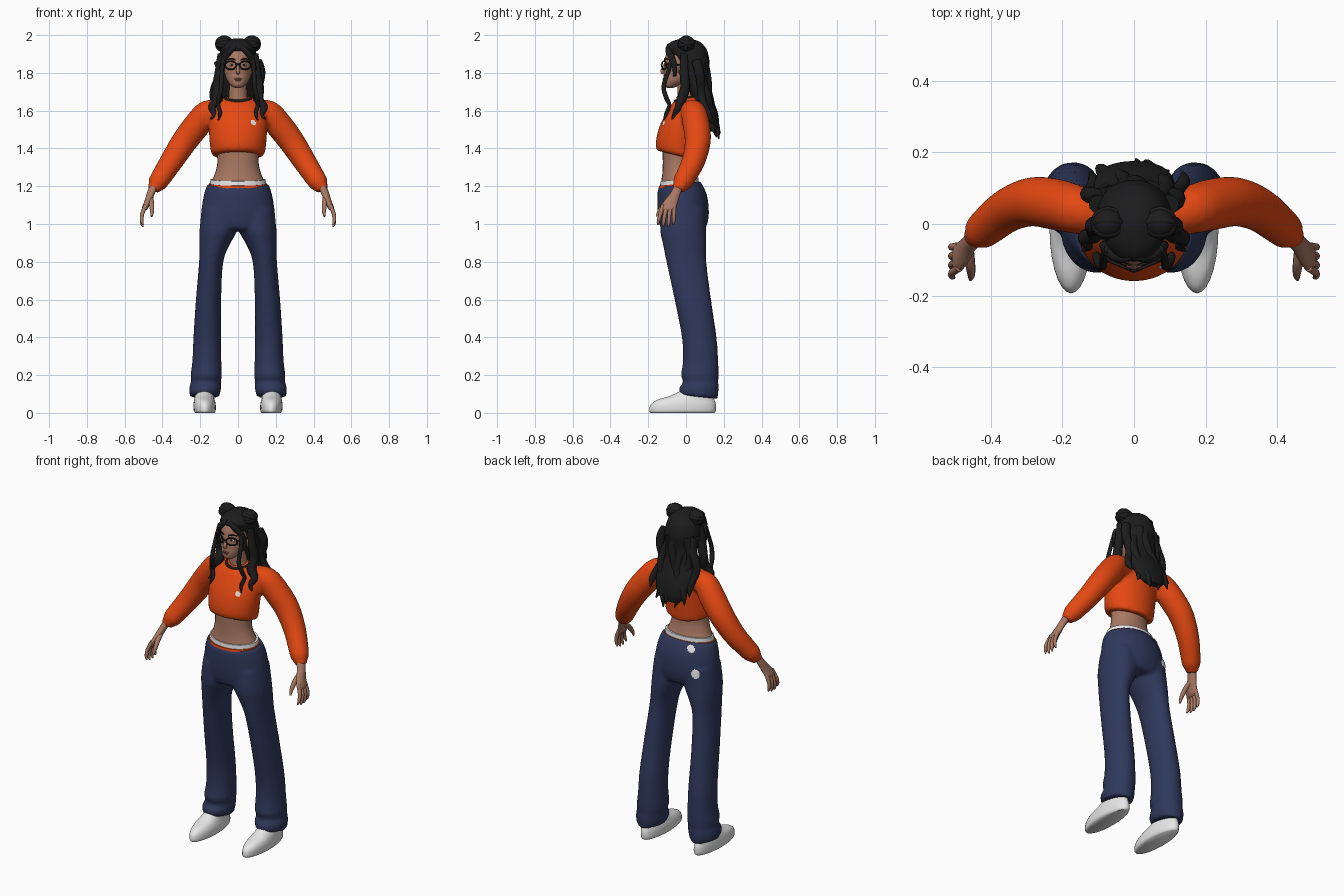
import bpy, bmesh, math
from mathutils import Vector, Matrix, Quaternion


def material(name, rgb):
    m = bpy.data.materials.new(name)
    m.diffuse_color = (*rgb, 1)
    return m


SKIN = material("skin", (0.40, 0.19, 0.125))
ORANGE = material("orange_knit", (0.78, 0.065, 0.006))
NAVY = material("navy_cloth", (0.028, 0.040, 0.105))
BLACK = material("black_hair", (0.012, 0.012, 0.013))
WHITE = material("white", (0.80, 0.80, 0.80))
LIP = material("lip", (0.30, 0.10, 0.075))


def spline(rows, n):
    """Catmull-Rom through rows of numbers, n steps per span."""
    out = []
    for i in range(len(rows) - 1):
        a, b, c, d = (rows[max(i - 1, 0)], rows[i], rows[i + 1], rows[min(i + 2, len(rows) - 1)])
        for k in range(n):
            t = k / n
            out.append([q + 0.5 * t * (r - p + t * (2*p - 5*q + 4*r - s + t * (3*(q - r) + s - p)))
                        for p, q, r, s in zip(a, b, c, d)])
    return out + [list(rows[-1])]


def skin_rings(bm, rings):
    vs = [[bm.verts.new(p) for p in ring] for ring in rings]
    seg = len(vs[0])
    for a, b in zip(vs, vs[1:]):
        for i in range(seg):
            j = (i + 1) % seg
            bm.faces.new((a[i], a[j], b[j], b[i]))
    bm.faces.new(vs[0])
    bm.faces.new(vs[-1])


def loft(bm, rows, s=1, seg=28, n=4):
    """Horizontal ellipses: z, cx, cy, rx, ry, slope along y."""
    rows = [tuple(r) + (0,) * (6 - len(r)) for r in rows]
    rings = []
    for z, cx, cy, rx, ry, k in spline(rows, n):
        ang = [2 * math.pi * i / seg for i in range(seg)]
        rings.append([(s * (cx + rx * math.cos(a)), cy + ry * math.sin(a), z + k * ry * math.sin(a))
                      for a in ang])
    skin_rings(bm, rings)


def tube(bm, rows, s=1, seg=10, n=4):
    """Round tube along x, y, z, radius."""
    pts = spline(rows, n)
    ps = [Vector((s * p[0], p[1], p[2])) for p in pts]
    q, last, rings = Quaternion(), Vector((0, 0, 1)), []
    for i, p in enumerate(ps):
        t = (ps[min(i + 1, len(ps) - 1)] - ps[max(i - 1, 0)]).normalized()
        q = last.rotation_difference(t) @ q
        last = t
        r = max(pts[i][3], 0.001)
        rings.append([p + q @ Vector((r * math.cos(a), r * math.sin(a), 0))
                      for a in (2 * math.pi * k / seg for k in range(seg))])
    skin_rings(bm, rings)


def ball(bm, c, r, s=1):
    m = Matrix.Translation((s * c[0], c[1], c[2])) @ Matrix.Diagonal((*r, 1))
    bmesh.ops.create_uvsphere(bm, u_segments=16, v_segments=10, radius=1, matrix=m)


def finish(bm, name, mat, voxel=0):
    bmesh.ops.recalc_face_normals(bm, faces=bm.faces)
    me = bpy.data.meshes.new(name)
    bm.to_mesh(me)
    bm.free()
    me.materials.append(mat)
    ob = bpy.data.objects.new(name, me)
    bpy.context.collection.objects.link(ob)
    bpy.ops.object.select_all(action='DESELECT')
    bpy.context.view_layer.objects.active = ob
    ob.select_set(True)
    bpy.ops.object.shade_smooth_by_angle(angle=math.radians(50))
    if voxel:  # fuse overlapping volumes into one cloth surface
        r = ob.modifiers.new("fuse", 'REMESH')
        r.mode, r.voxel_size, r.use_smooth_shade = 'VOXEL', voxel, True
        sm = ob.modifiers.new("relax", 'SMOOTH')
        sm.factor, sm.iterations = 0.5, 4
    return ob


def part(name, mat, lofts=(), tubes=(), balls=(), mirror=False, voxel=0):
    bm = bmesh.new()
    for s in ((1, -1) if mirror else (1,)):
        for r in lofts:
            loft(bm, r, s)
        for r in tubes:
            tube(bm, r, s)
        for c, r in balls:
            ball(bm, c, r, s)
    return finish(bm, name, mat, voxel)


def patch(name, mat, centre, size, target):
    """Thin rounded plate laid on a cloth surface."""
    bm = bmesh.new()
    m = Matrix.Translation(centre) @ Matrix.Rotation(math.pi / 2, 4, 'X')
    bmesh.ops.create_grid(bm, x_segments=10, y_segments=10, size=size, matrix=m)
    far = [v for v in bm.verts if (v.co - Vector(centre)).length > size * 1.15]
    bmesh.ops.delete(bm, geom=far, context='VERTS')
    w = finish(bm, name, mat).modifiers.new("lay", 'SHRINKWRAP')
    w.target, w.offset, w.wrap_mode = target, 0.004, 'ABOVE_SURFACE'


# Trousers: hips and two legs fused
bm = bmesh.new()
loft(bm, [(1.21, 0, -.035, .163, .112, .14), (1.15, 0, -.02, .182, .132), (1.05, 0, -.014, .197, .135),
          (.98, 0, -.015, .195, .12), (.965, 0, -.015, .16, .09)])
leg = [(1.08, .10, -.015, .09, .115), (.97, .104, -.015, .1, .122), (.9, .122, -.008, .083, .116),
       (.8, .142, .002, .064, .106), (.6, .156, .036, .067, .097), (.4, .163, .07, .073, .092),
       (.27, .165, .077, .077, .094), (.2, .168, .073, .083, .1), (.165, .17, .078, .079, .093),
       (.13, .174, .068, .085, .105), (.085, .177, .068, .077, .1, -.1)]
for s in (1, -1):
    loft(bm, leg, s)
trousers = finish(bm, "trousers", NAVY, .011)

# Cropped sweater: body and sleeves fused
bm = bmesh.new()
loft(bm, [(1.362, 0, -.042, .130, .11, -.24), (1.38, 0, -.042, .143, .118, -.24), (1.44, 0, -.038, .151, .119, -.12),
          (1.52, 0, -.026, .155, .113), (1.58, 0, -.01, .15, .1), (1.63, 0, .005, .13, .085),
          (1.662, 0, .01, .09, .068, .15), (1.67, 0, .01, .06, .055, .2)])
sleeve = [(.09, .025, 1.592, .058), (.16, .04, 1.588, .068), (.22, .055, 1.52, .072), (.285, .062, 1.435, .069),
          (.35, .04, 1.335, .062), (.405, -.002, 1.25, .055), (.428, -.022, 1.215, .05), (.44, -.032, 1.195, .037),
          (.447, -.038, 1.178, .034)]
for s in (1, -1):
    tube(bm, sleeve, s, seg=20)
sweater = finish(bm, "sweater", ORANGE, .010)

# Dark neck band
ring = [2 * math.pi * i / 24 for i in range(25)]
part("collar", BLACK, tubes=[[(.068 * math.cos(a), .006 + .064 * math.sin(a), 1.665 + .014 * math.sin(a), .008)
                              for a in ring]])

# Bare midriff and underwear bands
part("midriff", SKIN, [[(1.43, 0, -.04, .115, .085), (1.33, 0, -.043, .109, .08), (1.27, 0, -.04, .121, .085),
                        (1.22, 0, -.035, .142, .096), (1.17, 0, -.03, .15, .1)]])
part("underwear_white_band", WHITE, [[(1.2, 0, -.035, .15, .104, .1), (1.236, 0, -.035, .146, .1, .1)]])
part("underwear_orange_band", ORANGE, [[(1.185, 0, -.035, .157, .112, .1), (1.213, 0, -.035, .153, .108, .1)]])

# Shoes
part("shoes", WHITE, [[(0, .176, -.018, .05, .168), (.012, .176, -.018, .058, .176), (.045, .177, -.014, .059, .172),
                       (.07, .178, .0, .054, .15), (.09, .178, .03, .05, .115), (.12, .178, .06, .045, .08)]],
     mirror=True)

# Hands: palm, four fingers, thumb
fingers = [[(.488, -.122 + .02 * i, 1.10, .0115), (.508, -.136 + .024 * i, 1.05, .0105),
            (.509, -.146 + .027 * i, 1.015 - .01 * (i in (1, 2)), .009),
            (.503, -.15 + .028 * i, .995 - .01 * (i in (1, 2)), .004)] for i in range(4)]
thumb = [(.462, -.07, 1.14, .014), (.458, -.11, 1.11, .014), (.455, -.14, 1.07, .011), (.457, -.155, 1.04, .005)]
part("hands", SKIN, [[(1.22, .435, -.03, .026, .027), (1.17, .458, -.052, .022, .027), (1.12, .477, -.08, .019, .038),
                      (1.085, .492, -.094, .017, .041), (1.07, .498, -.098, .009, .03)]],
     fingers + [thumb], mirror=True)

# Head, neck, nose and ears
part("neck", SKIN, [[(1.6, 0, .01, .07, .055), (1.66, 0, .005, .05, .048), (1.78, 0, 0, .044, .048)]])
part("head", SKIN, [[(1.72, 0, -.085, .014, .014), (1.732, 0, -.076, .036, .04), (1.76, 0, -.047, .058, .073),
                     (1.80, 0, -.02, .072, .097), (1.85, 0, -.01, .079, .105), (1.9, 0, -.005, .077, .1),
                     (1.95, 0, 0, .055, .075), (1.97, 0, 0, .02, .03)]])
part("nose", SKIN, tubes=[[(0, -.108, 1.855, .006), (0, -.118, 1.83, .008), (0, -.126, 1.808, .011),
                           (0, -.115, 1.797, .008)]])
part("ears", SKIN, balls=[((.081, -.022, 1.815), (.010, .018, .03))], mirror=True)

# Lips, eyes, brows
part("lips", LIP, balls=[((0, -.117, 1.768), (.021, .007, .005)), ((0, -.116, 1.761), (.017, .008, .005))])
part("eyes", WHITE, balls=[((.033, -.103, 1.842), (.015, .006, .007))], mirror=True)
part("irises", BLACK, balls=[((.033, -.108, 1.842), (.006, .003, .006))], mirror=True)
part("brows", BLACK, tubes=[[(.014, -.114, 1.868, .003), (.035, -.109, 1.876, .004), (.058, -.087, 1.868, .002)]],
     mirror=True)

# Glasses: round frames, bridge, temples
frame = [(.039 + .029 * math.cos(a), -.128 + .012 * (math.cos(a) + 1), 1.84 + .022 * math.sin(a), .0042)
         for a in ring]
part("glasses", BLACK, tubes=[frame, [(0, -.13, 1.845, .004), (.013, -.128, 1.844, .004)],
                              [(.068, -.105, 1.845, .004), (.083, -.07, 1.845, .004), (.084, 0, 1.84, .004)]],
     mirror=True)

# Hair: scalp and back mass in one shape
part("hair", BLACK, [[(1.983, 0, 0, .02, .02), (1.965, 0, -.003, .062, .075), (1.935, 0, -.001, .088, .104),
                      (1.908, 0, .012, .096, .103), (1.86, 0, .03, .102, .094), (1.8, 0, .042, .1, .077),
                      (1.72, 0, .062, .102, .058), (1.65, 0, .092, .115, .054), (1.59, 0, .118, .112, .05),
                      (1.53, 0, .14, .095, .036), (1.49, 0, .15, .06, .02)]])

# Locks around the face and wavy locks down the back
part("face_locks", BLACK, mirror=True, tubes=[
    [(.005, -.09, 1.945, .012), (.04, -.094, 1.917, .016), (.07, -.075, 1.88, .017), (.083, -.06, 1.83, .014),
     (.085, -.06, 1.78, .008)],
    [(.072, -.07, 1.90, .012), (.084, -.09, 1.82, .011), (.088, -.118, 1.73, .012), (.1, -.105, 1.67, .013),
     (.105, -.088, 1.63, .011), (.095, -.105, 1.585, .01), (.105, -.118, 1.55, .003)],
    [(.088, -.01, 1.9, .02), (.1, -.01, 1.8, .024), (.112, -.005, 1.72, .026), (.108, -.025, 1.66, .027),
     (.138, -.04, 1.62, .02), (.125, -.06, 1.58, .014), (.145, -.075, 1.555, .003)]])


def back_lock(x, phase, end):
    rows = []
    for i in range(8):
        t = i / 7
        z = 1.86 + (end - 1.86) * t
        y = .09 + .085 * t ** 1.5 - .35 * x * x / .1 + .01 * math.sin(7 * t + phase)
        rows.append((x * (1 + .3 * t) + .014 * math.sin(9 * t + phase), y, z,
                     .003 if i == 7 else .028 - .012 * t))
    return rows


part("back_locks", BLACK, tubes=[back_lock(x, 2.1 * k, e) for k, (x, e) in enumerate(
    [(-.1, 1.54), (-.068, 1.49), (-.034, 1.46), (0, 1.48), (.034, 1.45), (.068, 1.48), (.1, 1.53)])])

# Twin buns with wrapped strands
wraps = []
for tilt in (.3, 1.4, 2.5):
    wraps.append([(.073 + .038 * math.cos(a), .002 + .038 * math.sin(a) * math.cos(tilt),
                   1.953 + .035 * math.sin(a) * math.sin(tilt), .011) for a in ring[::2]])
part("hair_buns", BLACK, balls=[((.073, .002, 1.954), (.044, .044, .044))], tubes=wraps, mirror=True)

# Pale cloth patches
patch("chest_patch", WHITE, (.085, -.125, 1.54), .016, sweater)
patch("seat_patch", WHITE, (-.135, .1, 1.06), .028, trousers)
patch("waist_patch", WHITE, (-.09, .08, 1.195), .024, trousers)
